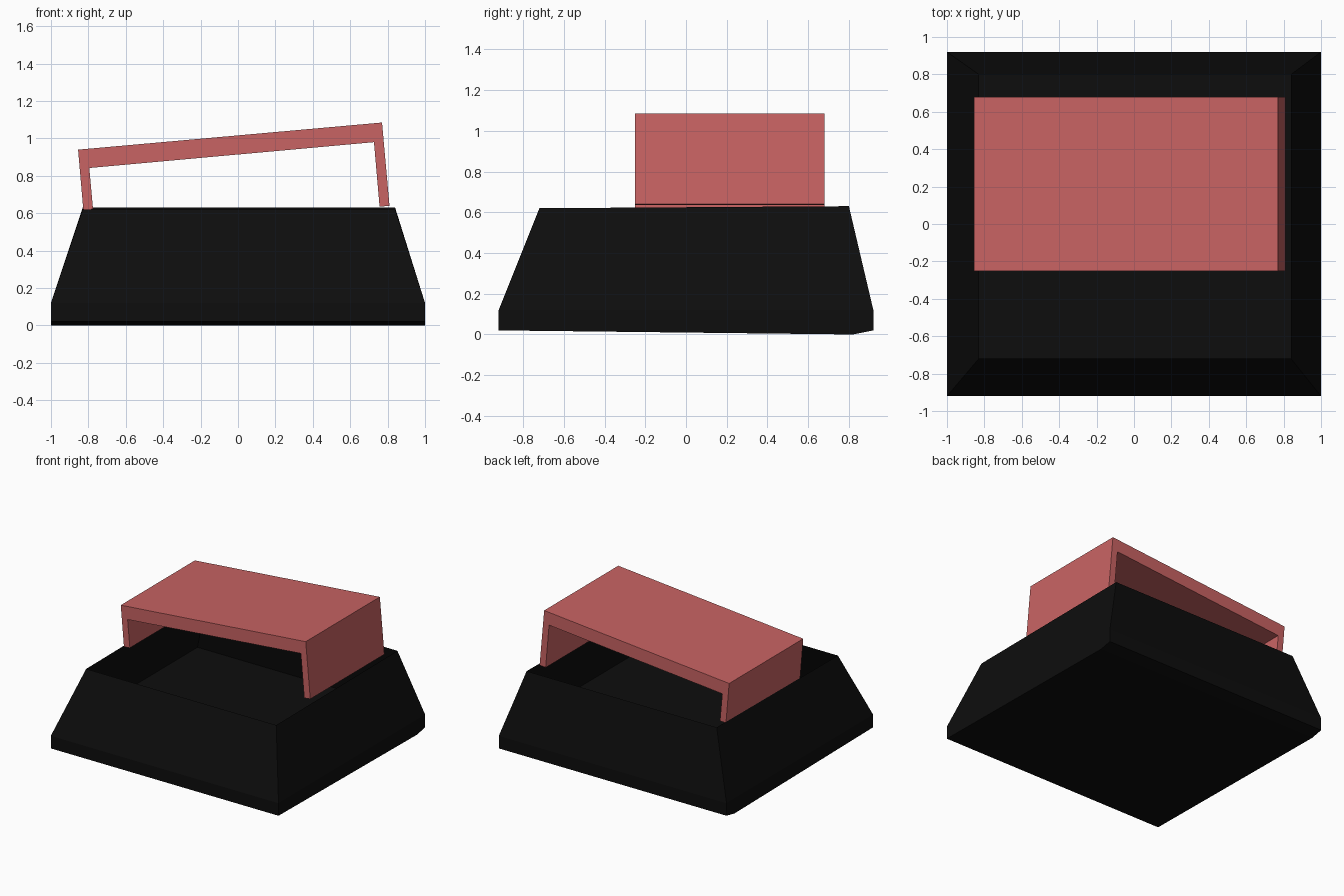
import bpy, bmesh

if "Cube" in bpy.data.objects:
    bpy.data.objects.remove(bpy.data.objects["Cube"])


def material(name, rgb):
    m = bpy.data.materials.new(name)
    m.diffuse_color = (*rgb, 1)
    m.use_nodes = True
    m.node_tree.nodes["Principled BSDF"].inputs["Base Color"].default_value = m.diffuse_color
    return m


def finish(name, bm, mat):
    bmesh.ops.recalc_face_normals(bm, faces=bm.faces)
    mesh = bpy.data.meshes.new(name)
    bm.to_mesh(mesh)
    bm.free()
    obj = bpy.data.objects.new(name, mesh)
    obj.data.materials.append(mat)
    bpy.context.collection.objects.link(obj)
    return obj


def prism(name, profile, axis, start, end, mat):
    """Extrude a 2D profile (u, z) along x or y."""
    bm = bmesh.new()
    place = (lambda u, z: (start, u, z)) if axis == 'x' else (lambda u, z: (u, start, z))
    face = bm.faces.new([bm.verts.new(place(u, z)) for u, z in profile])
    cap = bmesh.ops.extrude_face_region(bm, geom=[face])
    move = (end - start, 0, 0) if axis == 'x' else (0, end - start, 0)
    bmesh.ops.translate(bm, vec=move,
                        verts=[g for g in cap['geom'] if isinstance(g, bmesh.types.BMVert)])
    return finish(name, bm, mat)


black = material("black", (0.004, 0.004, 0.004))
red = material("soft_red", (0.58, 0.125, 0.125))

# Low slab whose top is the tray floor; underside slopes to the back
prism("tray_floor", [(-.92, .02), (.82, 0), (.92, .02), (.92, .12), (-.92, .12)],
      'x', -1, 1, black)

# Thin walls leaning inward, open at the top
bm = bmesh.new()
low = [bm.verts.new(c) for c in
       [(-1, -.92, .12), (1, -.92, .12), (1, .92, .12), (-1, .92, .12)]]
high = [bm.verts.new(c) for c in
        [(-.83, -.72, .62), (.84, -.72, .62), (.84, .80, .63), (-.83, .80, .63)]]
for i in range(4):
    j = (i + 1) % 4
    bm.faces.new((low[i], low[j], high[j], high[i]))
finish("tray_walls", bm, black)

# Tilted bridge: top plate with a short left leg and a longer right leg
prism("tilted_bridge",
      [(-.855, .94), (.77, 1.085), (.81, .64), (.757, .635),
       (.727, .98), (-.795, .842), (-.775, .622), (-.827, .618)],
      'y', -.25, .68, red)
